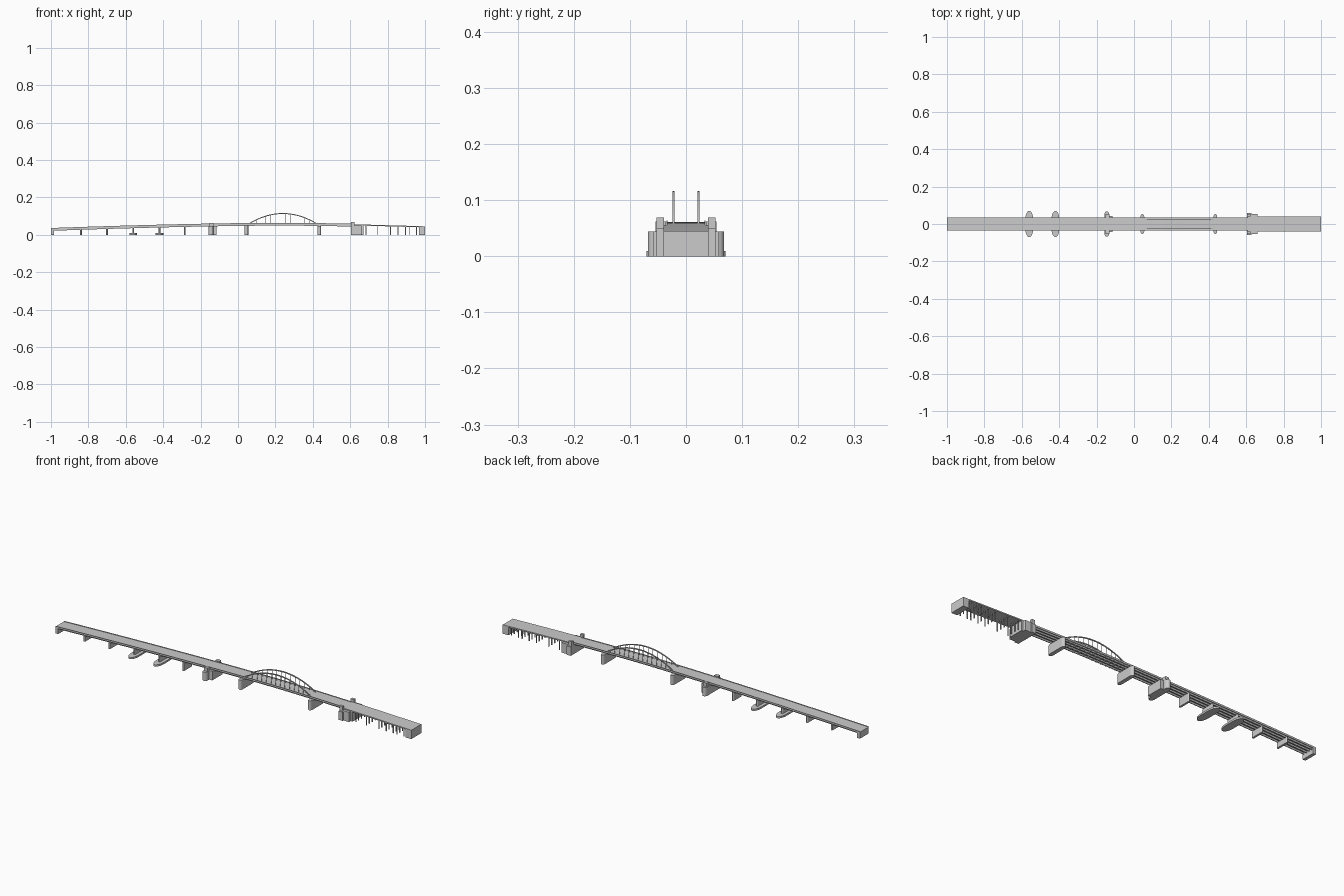
import bpy, bmesh, math

if "Cube" in bpy.data.objects:
    bpy.data.objects.remove(bpy.data.objects["Cube"])


def deck_z(x):
    """Height of the road surface along the gentle crest."""
    if x < 0.23:
        return 0.061 - 0.028 * ((0.23 - x) / 1.23) ** 1.6
    return 0.061 - 0.016 * ((x - 0.23) / 0.77) ** 1.6


def finish(name, bm):
    bmesh.ops.recalc_face_normals(bm, faces=bm.faces)
    me = bpy.data.meshes.new(name)
    bm.to_mesh(me)
    bm.free()
    ob = bpy.data.objects.new(name, me)
    bpy.context.collection.objects.link(ob)
    return ob


def loft(bm, rings):
    """Bridge a list of equal closed rings and cap both ends."""
    vs = [[bm.verts.new(p) for p in r] for r in rings]
    n = len(vs[0])
    for a, b in zip(vs, vs[1:]):
        for i in range(n):
            j = (i + 1) % n
            bm.faces.new((a[i], a[j], b[j], b[i]))
    bm.faces.new(vs[0])
    bm.faces.new(vs[-1])


def box(bm, x0, x1, y0, y1, z0, z1):
    loft(bm, [[(x0, y0, z), (x1, y0, z), (x1, y1, z), (x0, y1, z)] for z in (z0, z1)])


def strip(bm, x0, x1, y0, y1, top, bottom, zf=deck_z, n=32):
    """Bar that follows a height curve, offset by top and bottom."""
    rings = []
    for i in range(n + 1):
        x = x0 + (x1 - x0) * i / n
        z = zf(x)
        rings.append([(x, y0, z + bottom), (x, y1, z + bottom), (x, y1, z + top), (x, y0, z + top)])
    loft(bm, rings)


def nosed(bm, x, hx, hy, nose, z0, z1, taper=1.0, seg=8):
    """Wall pier with rounded or pointed cutwaters at both ends."""
    plan = []
    for s in (1, -1):
        for i in range(seg + 1):
            a = math.pi * i / seg
            plan.append((s * hx * math.cos(a), s * (hy - nose + nose * math.sin(a))))
    loft(bm, [[(x + px * t, py * t, z) for px, py in plan] for z, t in ((z0, 1), (z1, taper))])


# Main deck slab and wider right approach slab
bm = bmesh.new()
strip(bm, -1, 0.61, -0.035, 0.035, 0, -0.004)
finish("main_deck", bm)
bm = bmesh.new()
strip(bm, 0.61, 1, -0.04, 0.04, 0, -0.006, n=12)
finish("approach_deck", bm)

# Longitudinal girders below the main deck
bm = bmesh.new()
for y in (-0.027, -0.009, 0.009, 0.027):
    strip(bm, -0.99, 0.61, y - 0.002, y + 0.002, -0.004, -0.012)
finish("deck_girders", bm)

# Low parapets along both edges
bm = bmesh.new()
for s in (-1, 1):
    strip(bm, -1, 0.61, s * 0.034 - 0.001, s * 0.034 + 0.001, 0.003, -0.006)
finish("parapets", bm)

# Cross beams under the arch span
bm = bmesh.new()
for i in range(15):
    x = 0.058 + 0.026 * i
    box(bm, x - 0.001, x + 0.001, -0.034, 0.034, deck_z(x) - 0.010, deck_z(x) - 0.004)
finish("cross_beams", bm)

# Twin arch ribs with vertical hangers
AX0, AX1 = 0.045, 0.435


def arch_z(x):
    t = (x - 0.24) / 0.195
    return 0.115 - 0.063 * t * t


ribs, hangers = bmesh.new(), bmesh.new()
for s in (-1, 1):
    y = s * 0.0225
    strip(ribs, AX0, AX1, y - 0.002, y + 0.002, 0.001, -0.004, arch_z, 28)
    for i in range(1, 15):
        x = AX0 + (AX1 - AX0) * i / 15
        if arch_z(x) - deck_z(x) > 0.004:
            box(hangers, x - 0.0008, x + 0.0008, y - 0.0008, y + 0.0008, deck_z(x) - 0.002, arch_z(x) - 0.002)
finish("arch_ribs", ribs)
finish("arch_hangers", hangers)

# Slim river piers on the left
bm = bmesh.new()
for x in (-0.84, -0.70, -0.56, -0.42, -0.285):
    nosed(bm, x, 0.005, 0.034, 0.005, 0, deck_z(x) - 0.011)
finish("left_piers", bm)

# Wide oval footings around two piers
bm = bmesh.new()
for x in (-0.56, -0.42):
    nosed(bm, x, 0.021, 0.07, 0.045, 0, 0.009, seg=12)
finish("oval_footings", bm)

# Heavy piers carrying the arch
bm = bmesh.new()
for x in (0.045, 0.435):
    nosed(bm, x, 0.010, 0.053, 0.014, 0, deck_z(x) - 0.011)
finish("arch_piers", bm)

# Old masonry pier with side bastions
bm = bmesh.new()
nosed(bm, -0.145, 0.013, 0.068, 0.016, 0, 0.044)
box(bm, -0.143, -0.115, -0.042, 0.042, 0, 0.046)
for s in (-1, 1):
    ya, yb = sorted((s * 0.036, s * 0.054))
    box(bm, -0.153, -0.132, ya, yb, 0.044, 0.062)
finish("masonry_pier", bm)

# Right river abutment with wings and turrets
bm = bmesh.new()
box(bm, 0.605, 0.67, -0.039, 0.039, 0, 0.049)
for s in (-1, 1):
    ya, yb = sorted((s * 0.039, s * 0.053))
    box(bm, 0.605, 0.66, ya, yb, 0, 0.050)
    box(bm, 0.605, 0.622, ya, yb, 0.050, 0.069)
    ya, yb = sorted((s * 0.053, s * 0.059))
    box(bm, 0.605, 0.628, ya, yb, 0, 0.044)
finish("river_abutment", bm)

# Rows of thin columns under the right approach
bm = bmesh.new()
for x in (0.685, 0.745, 0.815, 0.855, 0.895, 0.915, 0.955):
    for y in (-0.034, -0.012, 0.012, 0.034):
        box(bm, x - 0.002, x + 0.002, y - 0.002, y + 0.002, 0, deck_z(x) - 0.004)
finish("approach_columns", bm)

# End abutments
bm = bmesh.new()
box(bm, -1, -0.984, -0.035, 0.035, 0, 0.030)
finish("left_abutment", bm)
bm = bmesh.new()
box(bm, 0.968, 1, -0.04, 0.04, 0, 0.042)
finish("right_abutment", bm)
